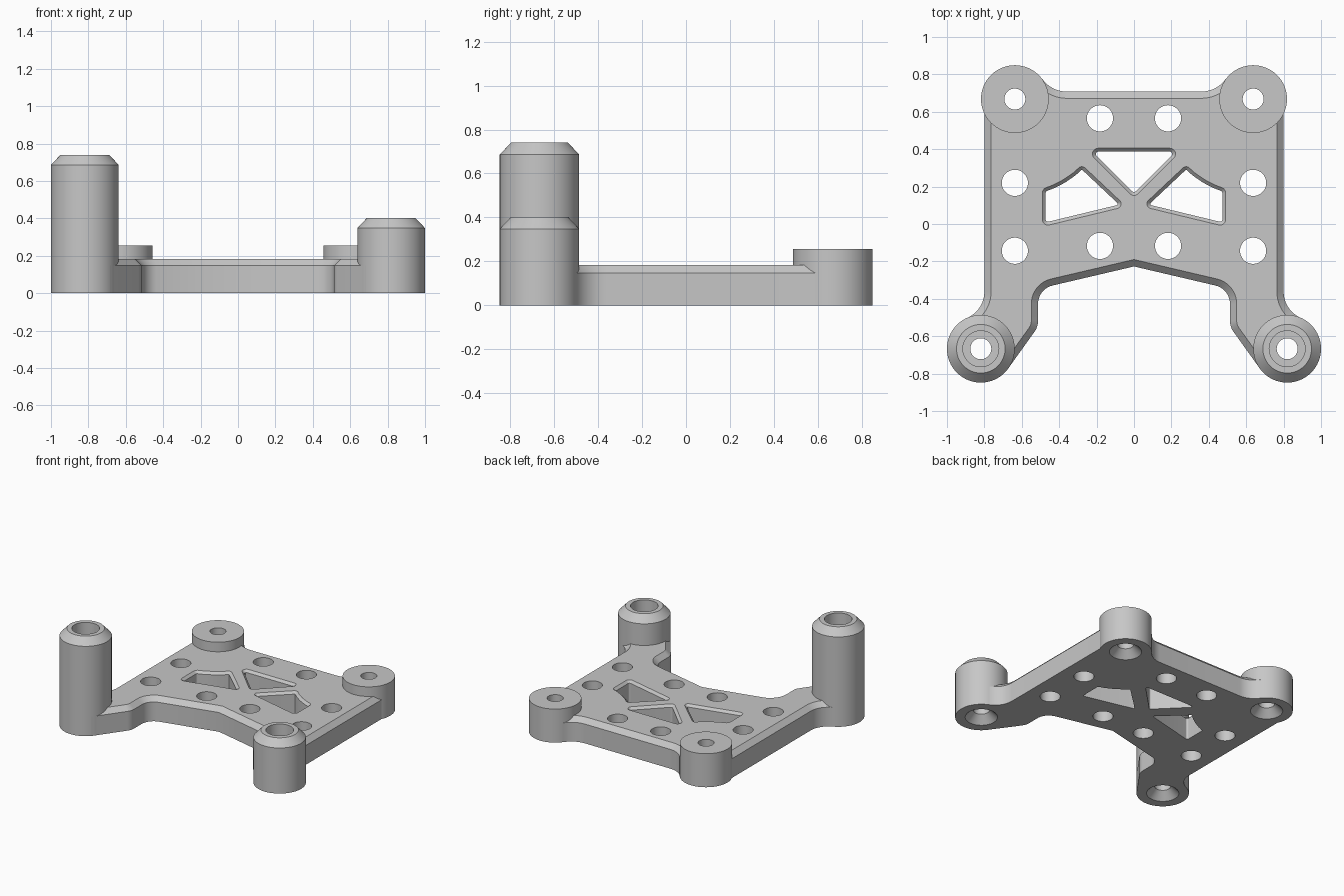
import bpy, bmesh, math
from mathutils import Vector

cube = bpy.data.objects.get("Cube")
if cube:
    bpy.data.objects.remove(cube, do_unlink=True)

GREY = (0.57, 0.57, 0.57, 1)
grey = bpy.data.materials.new("grey plastic")
grey.use_nodes = True
grey.diffuse_color = GREY
grey.node_tree.nodes["Principled BSDF"].inputs["Base Color"].default_value = GREY

THICK, CHAMFER, BOSS_R, BORE = 0.183, 0.036, 0.181, 0.056
SEAT_R = 0.115  # plate edge hidden inside each boss wall
REAR, FRONT = (0.637, 0.668), (0.819, -0.667)


def arc(cx, cy, r, a0, a1, n=10):
    angles = [math.radians(a0 + (a1 - a0) * i / n) for i in range(n + 1)]
    return [Vector((cx + r * math.cos(a), cy + r * math.sin(a))) for a in angles]


def circle(x, y, r, n=64):
    return arc(x, y, r, 0, 360, n)[:-1]


def rounded(corners, n=8):
    """Polygon from (x, y, radius) corners, each replaced by a fillet arc."""
    out = []
    for i, (x, y, r) in enumerate(corners):
        p = Vector((x, y))
        if not r:
            out.append(p)
            continue
        a = (Vector(corners[i - 1][:2]) - p).normalized()
        b = (Vector(corners[(i + 1) % len(corners)][:2]) - p).normalized()
        half_angle = math.acos(a.dot(b)) / 2
        centre = p + (a + b).normalized() * (r / math.sin(half_angle))
        setback = r / math.tan(half_angle)
        start, end = p + a * setback - centre, p + b * setback - centre
        out += [centre + start.lerp(end, k / n).normalized() * r for k in range(n + 1)]
    return out


def inset(loop, d):
    """Mitred inward offset of a counter-clockwise loop."""
    out = []
    for i, p in enumerate(loop):
        u = (p - loop[i - 1]).normalized()
        v = (loop[(i + 1) % len(loop)] - p).normalized()
        m, n = Vector((-u.y, u.x)), Vector((-v.y, v.x))
        out.append(p + (m + n) * (d / max(0.4, 1 + m.dot(n))))
    return out


def mirrored(loop):
    return [Vector((-p.x, p.y)) for p in reversed(loop)]


def wall(bm, sections, closed=False):
    """Quad strips through (loop, z) sections."""
    rings = [[bm.verts.new((p.x, p.y, z)) for p in loop] for loop, z in sections]
    n = len(rings[0])
    for lo, hi in zip(rings, rings[1:] + (rings[:1] if closed else [])):
        for i in range(n):
            j = (i + 1) % n
            bm.faces.new((lo[i], lo[j], hi[j], hi[i]))


def finish(bm, name):
    bmesh.ops.recalc_face_normals(bm, faces=bm.faces)
    mesh = bpy.data.meshes.new(name)
    bm.to_mesh(mesh)
    bm.free()
    mesh.materials.append(grey)
    obj = bpy.data.objects.new(name, mesh)
    bpy.context.collection.objects.link(obj)
    bpy.ops.object.select_all(action='DESELECT')
    obj.select_set(True)
    bpy.context.view_layer.objects.active = obj
    bpy.ops.object.shade_smooth_by_angle(angle=math.radians(28))


# Plate outline: right half with fillets running into the bosses, then mirrored
half = rounded([(0, -0.5, 0), (0, -0.227, 0), (0.513, -0.347, 0.1),
                (0.513, -0.55, 0.1), (0.684, -0.788, 0)])[1:]
half += arc(*FRONT, SEAT_R, 222, 66)
half += arc(0.952, -0.362, 0.152, 246, 180)
half.append(Vector((0.8, 0.64)))
half += arc(*REAR, SEAT_R, -10, -216)
half += arc(0.36, 0.867, 0.159, -35, -90)
outline = half + mirrored(half[1:])


def in_seat(p):
    q = Vector((abs(p.x), p.y))
    return min((q - Vector(c)).length for c in (REAR, FRONT)) < SEAT_R + 0.005


# The top edge is chamfered everywhere except inside the bosses
rim = [p if in_seat(p) else q for p, q in zip(outline, inset(outline, CHAMFER))]
bm = bmesh.new()
wall(bm, [(outline, 0), (outline, THICK - CHAMFER), (rim, THICK)])

# Screw holes
for x, y in ((0.637, 0.22), (0.637, -0.143), (0.182, 0.565), (0.182, -0.117)):
    for s in (-1, 1):
        ring = circle(s * x, y, 0.07)
        wall(bm, [(ring, 0), (ring, THICK)])

# Three windows with chamfered upper edges
triangle = rounded([(0, 0.14, 0.03), (0.265, 0.405, 0.03), (-0.265, 0.405, 0.03)])
curve = arc(*REAR, 0.503, 253, 224.5, 4)
side = rounded([(0.043, 0.094, 0.025), (0.49, -0.014, 0.03)]
               + [(p.x, p.y, r) for p, r in zip(curve, (0.03, 0, 0, 0, 0.025))])
for loop in (triangle, side, mirrored(side)):
    low = inset(loop, 0.018)
    wall(bm, [(low, 0), (low, THICK - 0.018), (loop, THICK)])

# Flat underside and top, filled around the openings
border = [e for e in bm.edges if e.is_boundary]
for upper in (False, True):
    edges = [e for e in border if (e.verts[0].co.z > THICK / 2) == upper]
    bmesh.ops.triangle_fill(bm, edges=edges, use_beauty=True, normal=(0, 0, 1))
finish(bm, "plate")


def boss(name, x, y, top):
    """Turned boss with a closed (radius, z) profile, countersunk below."""
    profile = [(BOSS_R, 0), (0.112, 0), (BORE, 0.056)] + top
    bm = bmesh.new()
    wall(bm, [(circle(x, y, r), z) for r, z in profile], closed=True)
    finish(bm, name)


# Low flat rear bosses; front posts with chamfered rims and counterbored tops
for s, label, h in ((-1, "right", 0.74), (1, "left", 0.402)):
    boss("rear_boss_" + label, s * REAR[0], REAR[1], [(BORE, 0.256), (BOSS_R, 0.256)])
    boss("front_post_" + label, s * FRONT[0], FRONT[1],
         [(BORE, h - 0.2), (0.096, h - 0.2), (0.096, h), (0.13, h), (BOSS_R, h - 0.054)])
